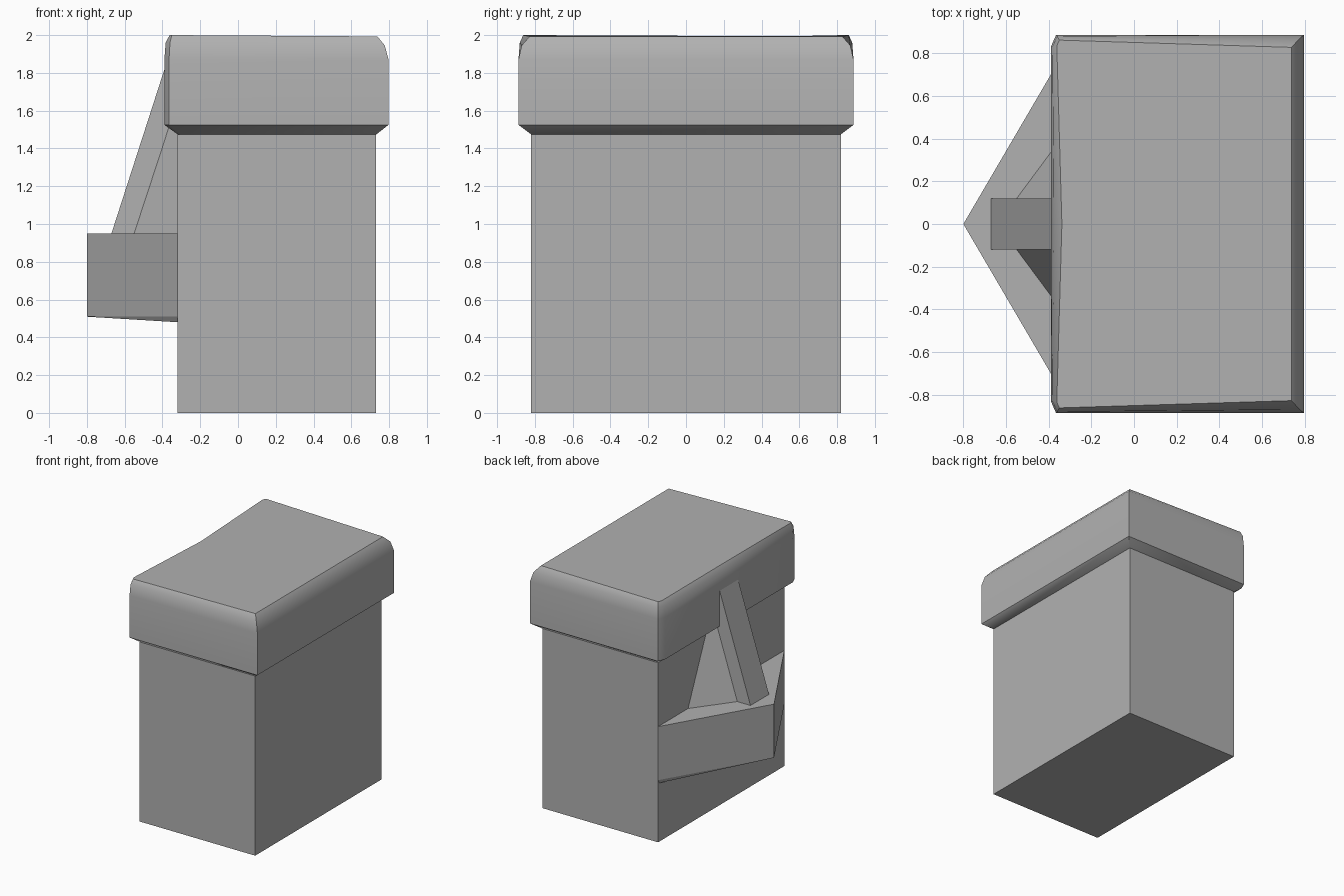
import bpy, bmesh, math

if "Cube" in bpy.data.objects:
    bpy.data.objects.remove(bpy.data.objects["Cube"])

# Mid grey used on every part
grey = bpy.data.materials.new("mid_grey")
grey.diffuse_color = (0.44, 0.44, 0.44, 1)
grey.use_nodes = True
grey.node_tree.nodes["Principled BSDF"].inputs["Base Color"].default_value = grey.diffuse_color


def loft(name, rings, smooth=False):
    """Closed solid from a stack of equal-length point rings."""
    bm = bmesh.new()
    loops = [[bm.verts.new(p) for p in r] for r in rings]
    n = len(loops[0])
    for a, b in zip(loops, loops[1:]):
        for i in range(n):
            j = (i + 1) % n
            bm.faces.new((a[i], a[j], b[j], b[i]))
    bm.faces.new(loops[0][::-1])
    bm.faces.new(loops[-1])
    bmesh.ops.recalc_face_normals(bm, faces=bm.faces)
    me = bpy.data.meshes.new(name)
    bm.to_mesh(me)
    bm.free()
    me.materials.append(grey)
    ob = bpy.data.objects.new(name, me)
    bpy.context.collection.objects.link(ob)
    if smooth:
        bpy.ops.object.select_all(action='DESELECT')
        bpy.context.view_layer.objects.active = ob
        ob.select_set(True)
        bpy.ops.object.shade_smooth_by_angle(angle=math.radians(40))
    return ob


# Main block
def rect(z):
    return [(0.73, -0.82, z), (0.73, 0.82, z), (-0.32, 0.82, z), (-0.32, -0.82, z)]


loft("body", [rect(0), rect(1.475)])


# Overhanging cap: square right side, clipped left corners, slightly dented left rim
def cap_ring(right, right_y, corner_x, corner_y, left, left_y, mid, zr, zl, zm):
    return [(right, -right_y, zr), (right, right_y, zr),
            (corner_x, corner_y, zl), (left, left_y, zl), (mid, 0, zm),
            (left, -left_y, zl), (corner_x, -corner_y, zl)]


loft("cap", [
    cap_ring(0.733, 0.82, -0.305, 0.82, -0.32, 0.79, -0.32, 1.475, 1.475, 1.475),
    cap_ring(0.797, 0.887, -0.365, 0.887, -0.39, 0.83, -0.39, 1.525, 1.525, 1.525),
    cap_ring(0.797, 0.887, -0.365, 0.887, -0.39, 0.83, -0.39, 1.87, 1.87, 1.87),
    cap_ring(0.777, 0.87, -0.36, 0.88, -0.383, 0.83, -0.375, 1.945, 1.96, 1.945),
    cap_ring(0.738, 0.828, -0.35, 0.862, -0.362, 0.835, -0.338, 1.993, 2.0, 1.983),
], smooth=True)


# Pointed ledge on the left side, underside sloping down to the body
def ledge_ring(y, z_body, z_tip, tip=-0.8):
    return [(-0.32, -y, z_body), (-0.32, y, z_body), (tip, 0, z_tip)]


loft("side_ledge", [ledge_ring(0.80, 0.48, 0.509, -0.795),
                    ledge_ring(0.82, 0.51, 0.51), ledge_ring(0.82, 0.95, 0.95)])

# Slanted strut from the ledge up into the cap
loft("strut", [[(-0.67, y, 0.95), (-0.545, y, 0.95), (-0.31, y, 1.69), (-0.365, y, 1.895)]
               for y in (-0.12, 0.12)])

# Flared gusset behind the strut
loft("gusset", [
    [(-0.32, -0.43, 0.95), (-0.32, 0.43, 0.95), (-0.32, 0.12, 1.65), (-0.32, -0.12, 1.65)],
    [(-0.55, -0.12, 0.95), (-0.55, 0.12, 0.95), (-0.325, 0.12, 1.65), (-0.325, -0.12, 1.65)],
])
